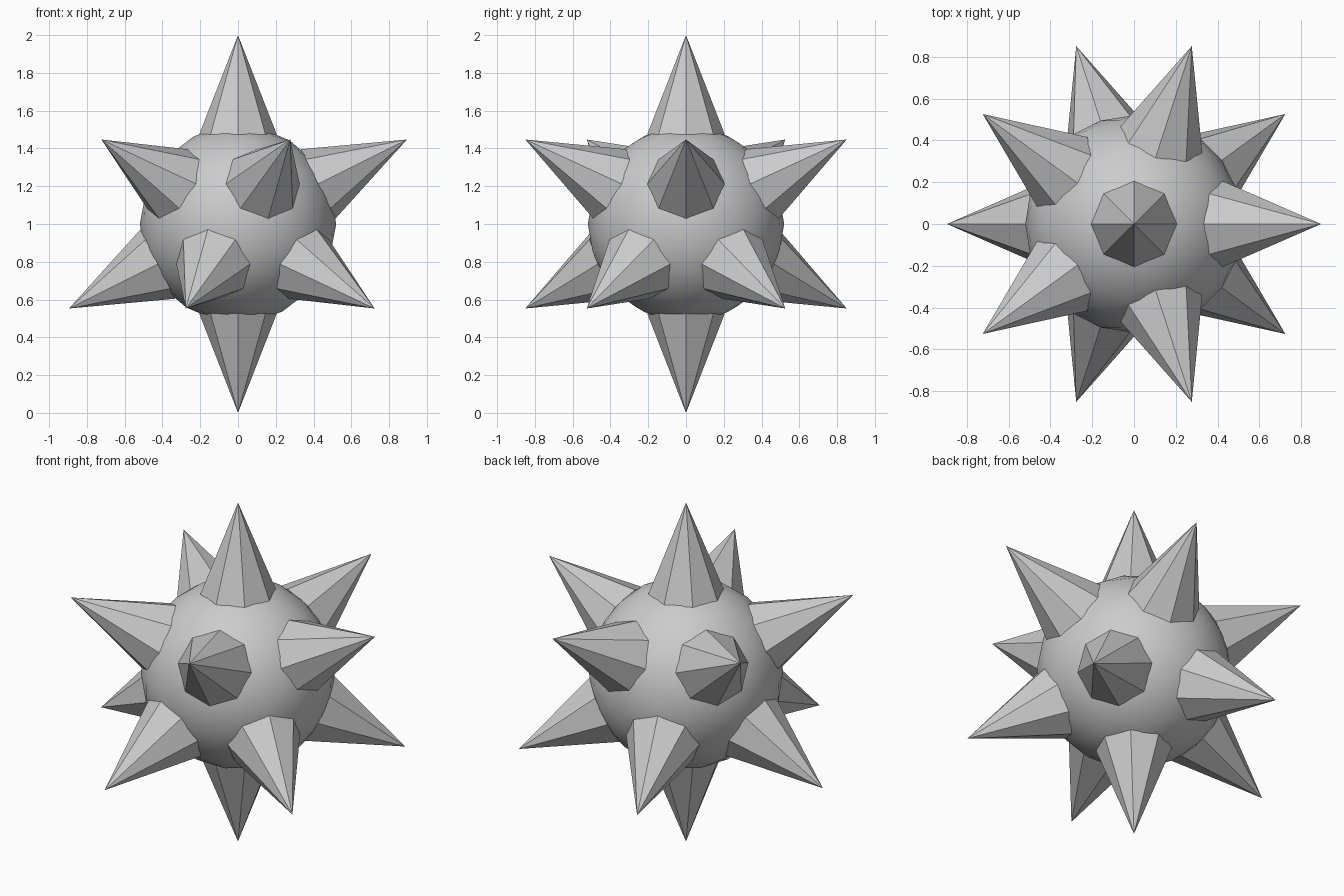
import bpy
from math import pi, atan, radians

if "Cube" in bpy.data.objects:
    bpy.data.objects.remove(bpy.data.objects["Cube"])

CENTRE_Z = 1.0
BALL_R = 0.52
BASE_D = 0.475     # distance from ball centre to spike base
BASE_R = 0.205
TIP_D = 1.0

# Smooth round body
bpy.ops.mesh.primitive_ico_sphere_add(subdivisions=3, radius=BALL_R, location=(0, 0, CENTRE_Z))
ball = bpy.context.object
ball.name = "ball_body"
bpy.ops.object.shade_smooth()


# Eight-sided spike pointing along a polar / azimuth direction
def add_spike(name, polar, azimuth):
    length = TIP_D - BASE_D
    bpy.ops.mesh.primitive_cone_add(vertices=8, radius1=BASE_R, radius2=0, depth=length)
    spike = bpy.context.object
    spike.name = name
    for v in spike.data.vertices:
        v.co.z += BASE_D + length / 2
    spike.rotation_euler = (0, polar, azimuth)
    spike.location = (0, 0, CENTRE_Z)


# Spikes sit on the twelve corners of an icosahedron
ring = atan(2)
add_spike("top_spike", 0, 0)
add_spike("bottom_spike", pi, 0)
for i in range(5):
    add_spike(f"upper_spike_{i + 1}", ring, radians(72 * i))
    add_spike(f"lower_spike_{i + 1}", pi - ring, radians(72 * i + 36))
